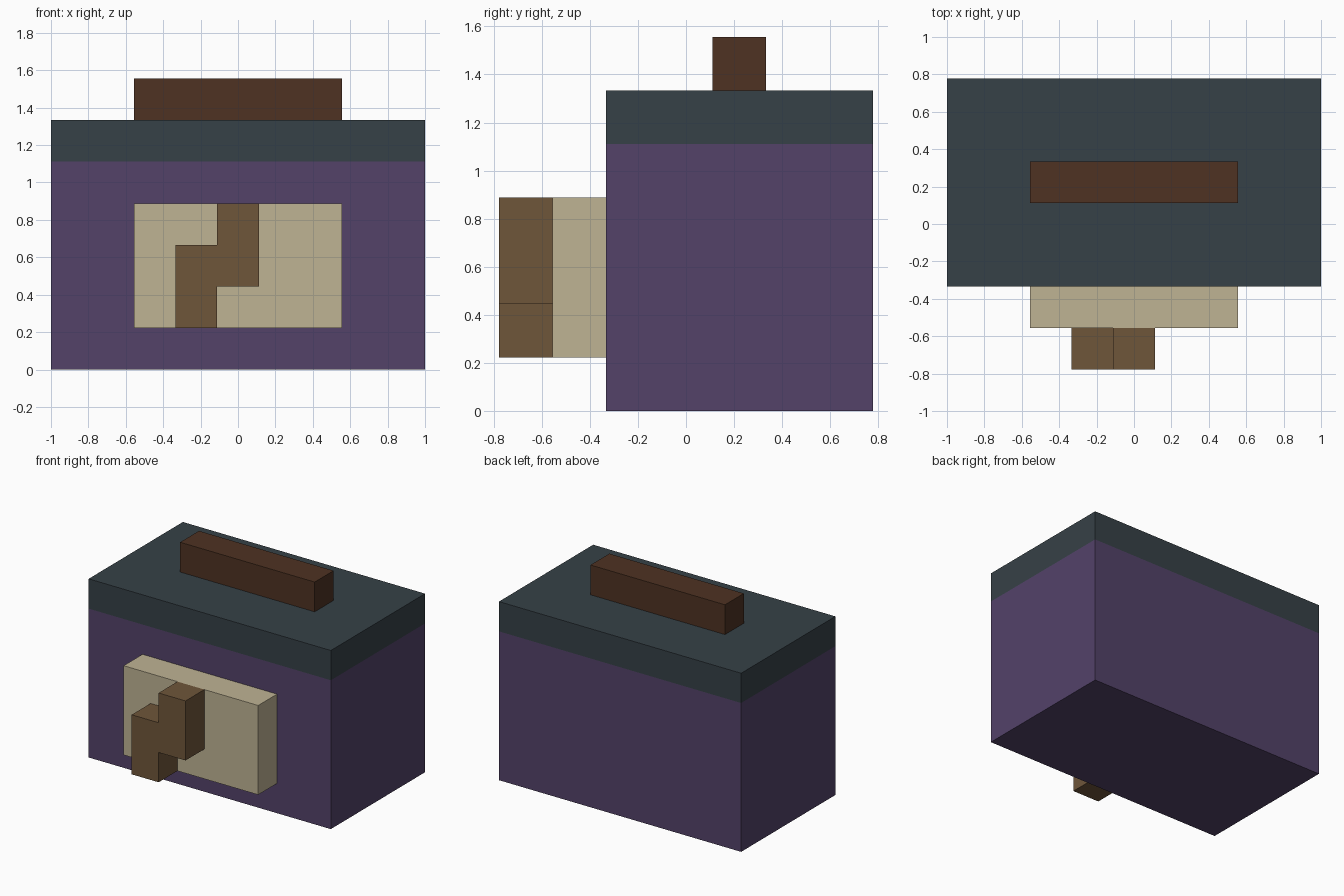
import bpy, bmesh

cube = bpy.data.objects.get("Cube")
if cube:
    bpy.data.objects.remove(cube, do_unlink=True)

U = 2 / 9  # block size: the model is nine blocks wide


def material(name, rgb):
    """Flat colour from 0-255 sRGB values, stored as linear."""
    lin = []
    for c in rgb:
        c /= 255
        lin.append(c / 12.92 if c <= 0.04045 else ((c + 0.055) / 1.055) ** 2.4)
    m = bpy.data.materials.new(name)
    m.use_nodes = True
    m.diffuse_color = (*lin, 1)
    bsdf = m.node_tree.nodes["Principled BSDF"]
    bsdf.inputs["Base Color"].default_value = (*lin, 1)
    bsdf.inputs["Roughness"].default_value = 0.8
    return m


def prism(name, outline, y0, y1, mat):
    """Extrude an x-z outline (in blocks) from y0 back to y1."""
    bm = bmesh.new()
    face = bm.faces.new([bm.verts.new((x * U, y0 * U, z * U)) for x, z in outline])
    ext = bmesh.ops.extrude_face_region(bm, geom=[face])["geom"]
    verts = [v for v in ext if isinstance(v, bmesh.types.BMVert)]
    bmesh.ops.translate(bm, vec=(0, (y1 - y0) * U, 0), verts=verts)
    bmesh.ops.recalc_face_normals(bm, faces=bm.faces)
    mesh = bpy.data.meshes.new(name)
    bm.to_mesh(mesh)
    bm.free()
    mesh.materials.append(mat)
    obj = bpy.data.objects.new(name, mesh)
    bpy.context.collection.objects.link(obj)
    return obj


def box(name, x0, x1, y0, y1, z0, z1, mat):
    return prism(name, [(x0, z0), (x1, z0), (x1, z1), (x0, z1)], y0, y1, mat)


purple = material("purple", (83, 66, 105))
slate = material("dark slate", (54, 65, 71))
dark_brown = material("dark brown", (78, 50, 34))
brown = material("brown", (111, 86, 58))
cream = material("cream", (191, 179, 148))

# Case, lid and carrying handle
box("case", -4.5, 4.5, -1.5, 3.5, 0, 5, purple)
box("lid", -4.5, 4.5, -1.5, 3.5, 5, 6, slate)
box("handle", -2.5, 2.5, 0.5, 1.5, 6, 7, dark_brown)

# Raised front panel with a stepped zigzag on it
box("front_panel", -2.5, 2.5, -2.5, -1.5, 1, 4, cream)
zigzag = [(-1.5, 1), (-0.5, 1), (-0.5, 2), (0.5, 2),
          (0.5, 4), (-0.5, 4), (-0.5, 3), (-1.5, 3)]
prism("front_zigzag", zigzag, -3.5, -2.5, brown)
